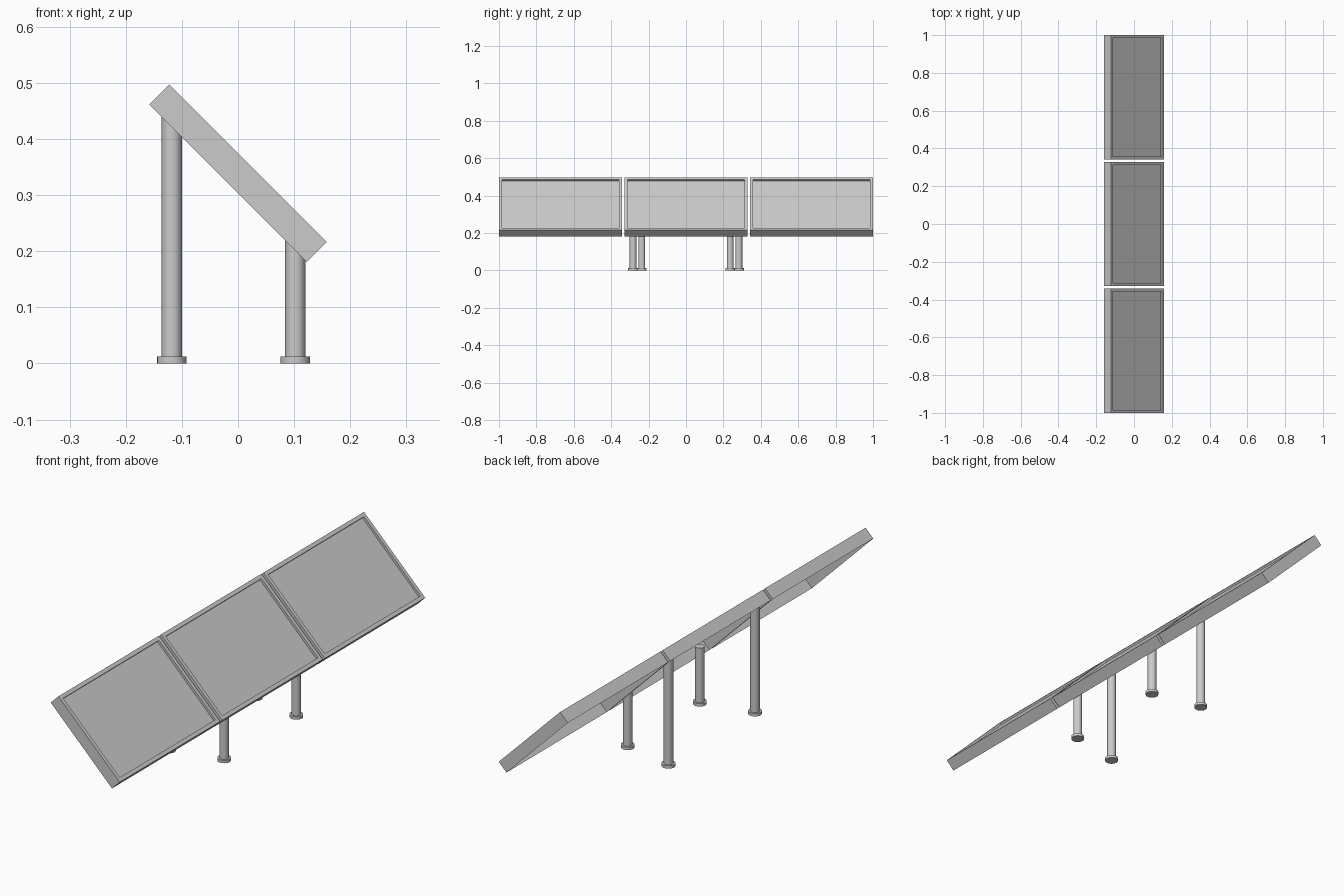
import bpy, bmesh, math
from mathutils import Matrix, Vector

if "Cube" in bpy.data.objects:
    bpy.data.objects.remove(bpy.data.objects["Cube"])

WIDTH, LENGTH, THICK = 0.658, 0.397, 0.05
PITCH = 0.671


def finish(name, bm, smooth=False):
    mesh = bpy.data.meshes.new(name)
    bm.to_mesh(mesh)
    bm.free()
    obj = bpy.data.objects.new(name, mesh)
    bpy.context.collection.objects.link(obj)
    if smooth:
        bpy.ops.object.select_all(action='DESELECT')
        obj.select_set(True)
        bpy.context.view_layer.objects.active = obj
        bpy.ops.object.shade_smooth_by_angle(angle=math.radians(40))
    return obj


# Tilted panel: open-backed tray with a recessed face inside a frame
def panel(name, y):
    bm = bmesh.new()
    bmesh.ops.create_cube(bm, size=1)
    bmesh.ops.scale(bm, vec=(LENGTH, WIDTH, THICK), verts=bm.verts)
    bm.normal_update()
    bottom = [f for f in bm.faces if f.normal.z < -0.9]
    top = [f for f in bm.faces if f.normal.z > 0.9]
    bmesh.ops.delete(bm, geom=bottom, context='FACES_ONLY')
    bmesh.ops.inset_region(bm, faces=top, thickness=0.022)
    # drop the face straight down with its own vertical walls
    drop = bmesh.ops.extrude_discrete_faces(bm, faces=top)['faces']
    bmesh.ops.translate(bm, vec=(0, 0, -0.01), verts=list({v for f in drop for v in f.verts}))
    bm.transform(Matrix.Translation((0, y, 0.339)) @ Matrix.Rotation(math.radians(45), 4, 'Y'))
    return finish(name, bm)


# Round leg with a wider foot disc
def cylinder(bm, x, y, radius, z0, z1):
    bmesh.ops.create_cone(bm, cap_ends=True, segments=32, radius1=radius, radius2=radius,
                          depth=z1 - z0, matrix=Matrix.Translation((x, y, (z0 + z1) / 2)))


def leg(name, x, y, height):
    bm = bmesh.new()
    cylinder(bm, x, y, 0.018, 0.012, height)
    finish(name, bm, True)
    bm = bmesh.new()
    cylinder(bm, x, y, 0.026, 0, 0.012)
    finish(name + "_foot", bm, True)


for label, i in (("front", -1), ("middle", 0), ("back", 1)):
    panel(label + "_panel", i * PITCH)

for label, s in (("front", -1), ("back", 1)):
    leg(label + "_tall_leg", -0.118, s * 0.283, 0.452)
    leg(label + "_short_leg", 0.102, s * 0.236, 0.238)
